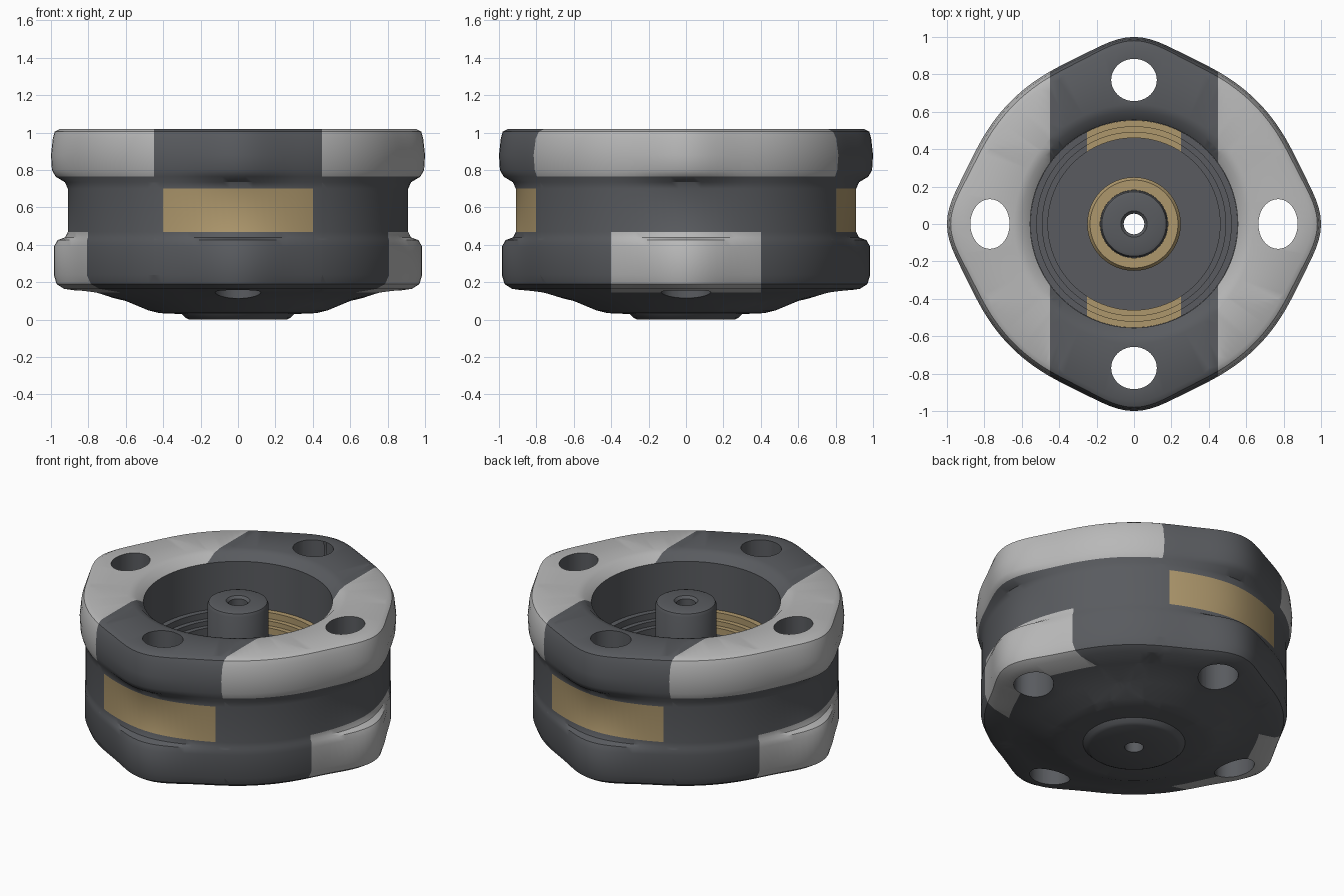
import bpy, bmesh, math

if "Cube" in bpy.data.objects:
    bpy.data.objects.remove(bpy.data.objects["Cube"])

SEG = 144


def material(name, rgb):
    m = bpy.data.materials.new(name)
    m.diffuse_color = (*rgb, 1)
    m.use_nodes = True
    m.node_tree.nodes["Principled BSDF"].inputs["Base Color"].default_value = m.diffuse_color
    return m


DARK = material("dark_steel", (0.10, 0.105, 0.115))
LIGHT = material("light_steel", (0.48, 0.48, 0.48))
BRONZE = material("bronze", (0.42, 0.31, 0.15))


def loft(name, profile, mats, cuts=(), pick=None):
    """Closed profile of (radius, z, lobe height) swept round z; lobes sit on the four axes."""
    bm = bmesh.new()
    rings = []
    for r, z, lobe in profile:
        ring = []
        for i in range(SEG):
            a = 2 * math.pi * i / SEG
            off = (a + math.pi / 4) % (math.pi / 2) - math.pi / 4
            rr = r + lobe * math.exp(-(off / 0.24) ** 2)
            ring.append(bm.verts.new((rr * math.cos(a), rr * math.sin(a), z)))
        rings.append(ring)
    for k, a in enumerate(rings):
        b = rings[(k + 1) % len(rings)]
        for i in range(SEG):
            j = (i + 1) % SEG
            bm.faces.new((a[i], a[j], b[j], b[i]))
    # straight seams between differently coloured areas
    for co, no in cuts:
        bmesh.ops.bisect_plane(bm, geom=bm.verts[:] + bm.edges[:] + bm.faces[:],
                               plane_co=co, plane_no=no)
    bmesh.ops.recalc_face_normals(bm, faces=bm.faces[:])
    if pick:
        for f in bm.faces:
            f.material_index = pick(f.calc_center_median())
    me = bpy.data.meshes.new(name)
    bm.to_mesh(me)
    bm.free()
    for m in mats:
        me.materials.append(m)
    ob = bpy.data.objects.new(name, me)
    bpy.context.collection.objects.link(ob)
    return ob


def smooth(ob, angle=35):
    bpy.ops.object.select_all(action='DESELECT')
    ob.select_set(True)
    bpy.context.view_layer.objects.active = ob
    bpy.ops.object.shade_smooth_by_angle(angle=math.radians(angle))


# housing: two lobed flanges, round waist, domed underside and stepped bore
outer = [(0.60, 1.01, 0), (0.64, 1.02, 0), (0.88, 1.02, 0.07), (0.905, 1.005, 0.075),
         (0.92, 0.97, 0.07), (0.93, 0.88, 0.07), (0.925, 0.80, 0.07), (0.915, 0.765, 0.06),
         (0.90, 0.735, 0.025), (0.895, 0.70, 0.015), (0.895, 0.47, 0.015),
         (0.895, 0.44, 0.03), (0.90, 0.425, 0.065), (0.90, 0.39, 0.085),
         (0.90, 0.24, 0.085), (0.88, 0.19, 0.09), (0.84, 0.165, 0.09)]
under = [(0.74, 0.145, 0.05), (0.60, 0.10, 0), (0.48, 0.05, 0), (0.42, 0.035, 0),
         (0.30, 0.03, 0), (0.28, 0.01, 0), (0.26, 0.0, 0), (0.055, 0.0, 0)]
bore = [(0.055, 0.38, 0), (0.46, 0.38, 0), (0.46, 0.56, 0), (0.555, 0.56, 0), (0.555, 0.97, 0)]


def housing_colour(c):
    r = math.hypot(c.x, c.y)
    if c.z > 0.78 and r > 0.57 and abs(c.x) > 0.45:
        return 1
    if 0.14 < c.z < 0.50 and r > 0.7 and abs(c.y) < 0.40 and abs(c.x) > 0.5:
        return 1
    if 0.47 <= c.z <= 0.71 and r > 0.85 and abs(c.x) < 0.40:
        return 2
    return 0


X, Y = (1, 0, 0), (0, 1, 0)
seams = [((s * d, 0, 0), X) for s in (-1, 1) for d in (0.40, 0.45)]
seams += [((0, s * 0.40, 0), Y) for s in (-1, 1)]
housing = loft("housing", outer + under + bore, (DARK, LIGHT, BRONZE), seams, housing_colour)

# bolt holes through both flanges
for i in range(4):
    a = i * math.pi / 2
    bpy.ops.mesh.primitive_cylinder_add(vertices=40, radius=1, depth=1.6,
                                        location=(0.77 * math.cos(a), 0.77 * math.sin(a), 0.6))
    cutter = bpy.context.object
    cutter.name = "bolt_hole_cutter"
    cutter.scale = (0.105, 0.133, 1) if i % 2 == 0 else (0.122, 0.113, 1)
    cutter.hide_render = True
    mod = housing.modifiers.new("bolt_hole", 'BOOLEAN')
    mod.object = cutter
    mod.solver = 'EXACT'
    bpy.context.view_layer.objects.active = housing
    bpy.ops.object.modifier_apply(modifier=mod.name)
    bpy.data.objects.remove(cutter, do_unlink=True)
smooth(housing)

# stepped bearing race on the bore ledge, bronze at front and back
race = loft("bearing_race", [(0.46, 0.56, 0), (0.46, 0.60, 0), (0.49, 0.60, 0), (0.49, 0.63, 0),
                             (0.52, 0.63, 0), (0.52, 0.67, 0), (0.554, 0.67, 0), (0.554, 0.56, 0)],
            (DARK, BRONZE), [((s * 0.25, 0, 0), X) for s in (-1, 1)],
            lambda c: int(abs(c.x) < 0.25))
smooth(race)

# hollow centre spindle with a bevelled top
spindle = loft("spindle", [(0.18, 0.375, 0), (0.18, 0.95, 0), (0.172, 0.968, 0), (0.155, 0.975, 0),
                           (0.07, 0.975, 0), (0.055, 0.96, 0), (0.055, 0.375, 0)], (DARK,))
smooth(spindle)

# bronze collar round the spindle foot
collar = loft("spindle_collar", [(0.25, 0.375, 0), (0.25, 0.46, 0), (0.235, 0.48, 0),
                                 (0.181, 0.48, 0), (0.181, 0.375, 0)], (BRONZE,))
smooth(collar)
